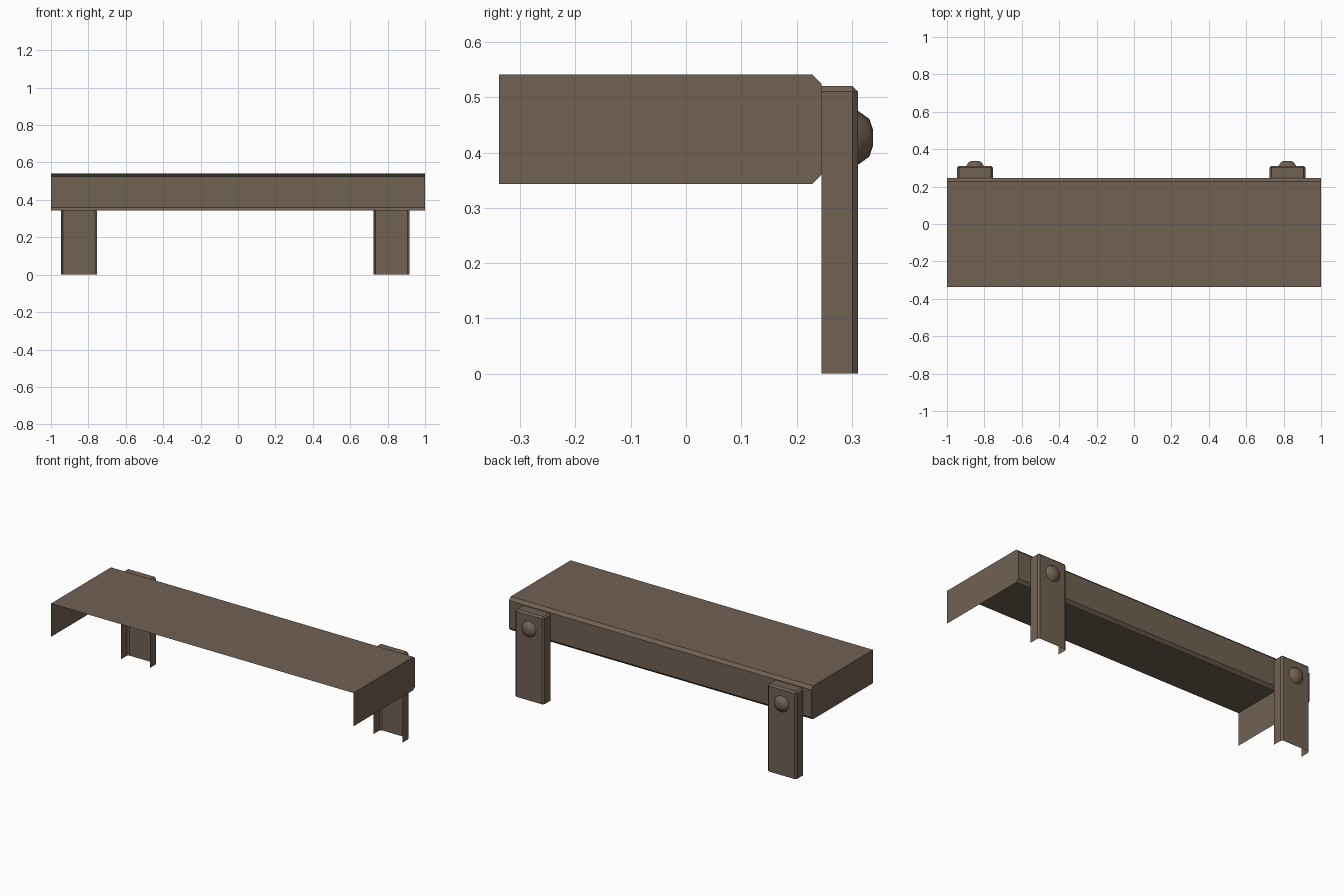
import bpy, bmesh, math

if "Cube" in bpy.data.objects:
    bpy.data.objects.remove(bpy.data.objects["Cube"])

wood = bpy.data.materials.new("brown_wood")
wood.diffuse_color = (0.165, 0.119, 0.086, 1)
wood.use_nodes = True
wood.node_tree.nodes["Principled BSDF"].inputs["Base Color"].default_value = wood.diffuse_color


def finish(name, bm, smooth=False):
    me = bpy.data.meshes.new(name)
    bm.to_mesh(me)
    bm.free()
    me.materials.append(wood)
    for p in me.polygons:
        p.use_smooth = smooth
    ob = bpy.data.objects.new(name, me)
    bpy.context.collection.objects.link(ob)
    return ob


def box(x0, x1, y0, y1, z0, z1):
    bm = bmesh.new()
    bmesh.ops.create_cube(bm, size=1)
    for v in bm.verts:
        v.co.x = x1 if v.co.x > 0 else x0
        v.co.y = y1 if v.co.y > 0 else y0
        v.co.z = z1 if v.co.z > 0 else z0
    return bm


def open_sides(bm, *dirs):
    # remove the hidden faces looking along the given directions
    bm.normal_update()
    bad = [f for f in bm.faces
           if any(f.normal.dot(d) > 0.99 for d in map(tuple_vec, dirs))]
    bmesh.ops.delete(bm, geom=bad, context='FACES')


def tuple_vec(d):
    from mathutils import Vector
    return Vector(d)


def chamfer(bm, edges, width):
    bmesh.ops.bevel(bm, geom=edges, offset=width, offset_type='OFFSET',
                    segments=1, profile=0.5, affect='EDGES')


FRONT, DOWN = (0, -1, 0), (0, 0, -1)

# Plank: hollow shell, chamfered along both back edges
bm = box(-1, 1, -0.338, 0.245, 0.343, 0.542)
chamfer(bm, [e for e in bm.edges if all(v.co.y > 0.2 for v in e.verts)
             and abs(e.verts[0].co.x - e.verts[1].co.x) > 1], 0.017)
open_sides(bm, FRONT, DOWN)
finish("shelf_plank", bm)

for side, cx in (("left", -0.85), ("right", 0.82)):
    # Post: chamfered back and top edges, open to the front and bottom
    bm = box(cx - 0.096, cx + 0.096, 0.245, 0.311, 0, 0.521)
    edges = []
    for e in bm.edges:
        back = all(v.co.y > 0.3 for v in e.verts)
        top = all(v.co.z > 0.5 for v in e.verts)
        low = all(v.co.z < 0.1 for v in e.verts)
        front = all(v.co.y < 0.3 for v in e.verts)
        if (back or top) and not low and not front:
            edges.append(e)
    chamfer(bm, edges, 0.01)
    open_sides(bm, FRONT, DOWN)
    finish(side + "_post", bm)

    # Bolt: shallow domed head made of stacked rings
    bm = bmesh.new()
    n, rings = 10, []
    for r, y in ((0.049, 0.311), (0.034, 0.332), (0.0155, 0.338)):
        rings.append([bm.verts.new((cx + r * math.sin(2 * math.pi * i / n), y,
                                    0.427 + r * math.cos(2 * math.pi * i / n)))
                      for i in range(n)])
    for a, b in zip(rings, rings[1:]):
        for i in range(n):
            j = (i + 1) % n
            bm.faces.new((a[i], a[j], b[j], b[i]))
    bm.faces.new(rings[-1])
    bmesh.ops.recalc_face_normals(bm, faces=bm.faces)
    bm.normal_update()
    if max(bm.faces, key=lambda f: f.calc_center_median().y).normal.y < 0:
        bmesh.ops.reverse_faces(bm, faces=bm.faces)
    finish(side + "_bolt", bm, True)
